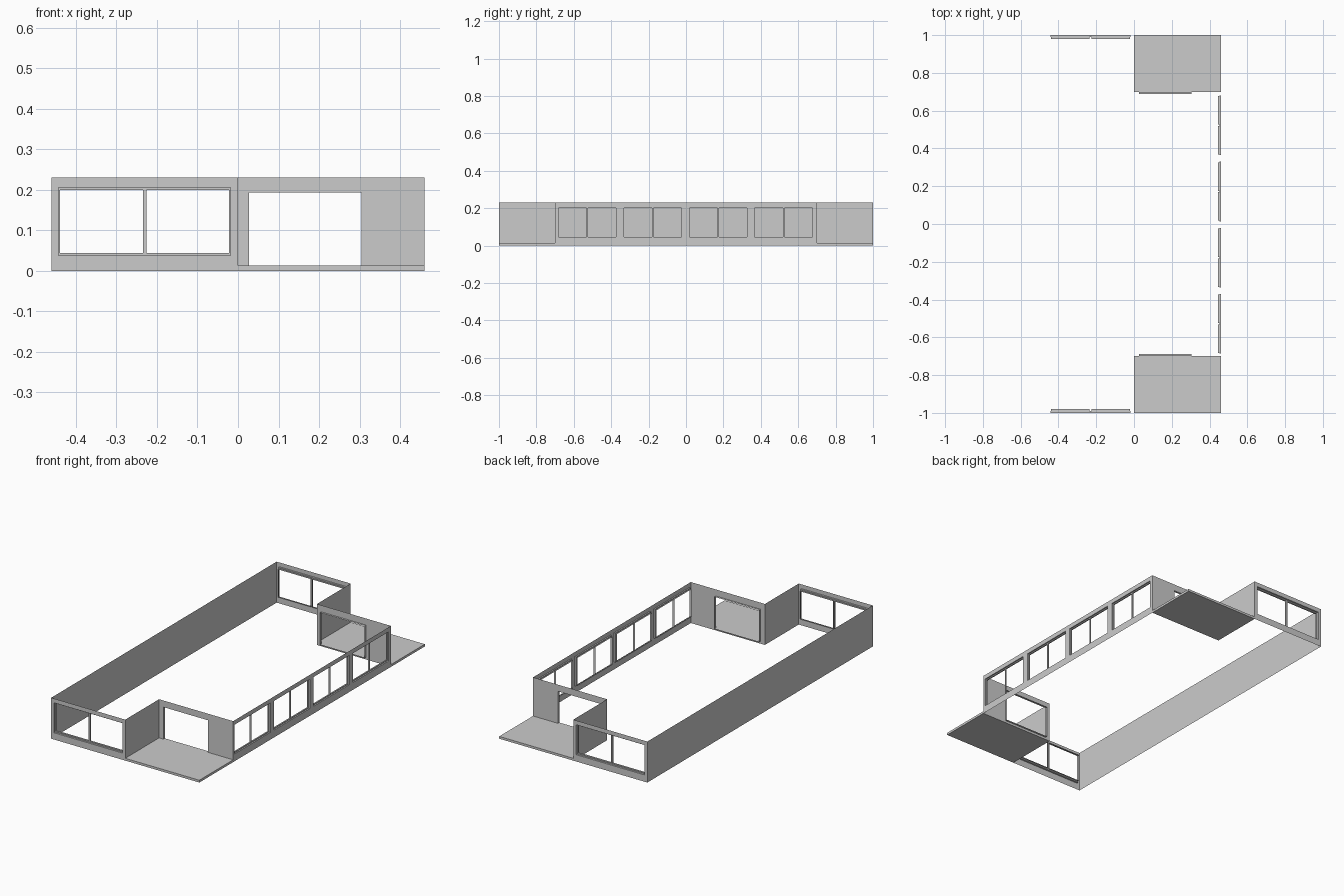
import bpy, bmesh
from mathutils import Vector

cube = bpy.data.objects.get("Cube")
if cube:
    bpy.data.objects.remove(cube, do_unlink=True)

HALF, TOP, RECESS, SLAB = 0.46, 0.23, 0.7, 0.013

grey = bpy.data.materials.new("plain_grey")
grey.use_nodes = True
colour = (0.6, 0.6, 0.6, 1)
grey.diffuse_color = colour
grey.node_tree.nodes["Principled BSDF"].inputs["Base Color"].default_value = colour


def finish(name, bm, mirrored=True):
    bmesh.ops.remove_doubles(bm, verts=bm.verts, dist=0.0001)
    mesh = bpy.data.meshes.new(name)
    bm.to_mesh(mesh)
    bm.free()
    mesh.materials.append(grey)
    obj = bpy.data.objects.new(name, mesh)
    bpy.context.collection.objects.link(obj)
    if mirrored:
        mod = obj.modifiers.new("other_end", "MIRROR")
        mod.use_axis = (False, True, False)
        mod.use_mirror_merge = False
    return obj


def quad(bm, points, toward):
    """One face, turned so that it looks along toward."""
    face = bm.faces.new([bm.verts.new(p) for p in points])
    face.normal_update()
    if face.normal.dot(toward) < 0:
        face.normal_flip()


def panel(bm, place, area, holes, depth):
    """Flat rectangle with rectangular holes; rectangles are (u0, u1, z0, z1)."""
    outward = place(0, 0, -1) - place(0, 0, 0)
    us = sorted({u for r in [area] + holes for u in r[:2]})
    zs = sorted({z for r in [area] + holes for z in r[2:]})
    for a, b in zip(us, us[1:]):
        for c, d in zip(zs, zs[1:]):
            u, z = (a + b) / 2, (c + d) / 2
            if any(h[0] < u < h[1] and h[2] < z < h[3] for h in holes):
                continue
            corners = [(a, c), (b, c), (b, d), (a, d)]
            quad(bm, [place(p, q, depth) for p, q in corners], outward)


def reveal(bm, place, hole, near, far):
    """The four sides of an opening, facing its middle."""
    a, b, c, d = hole
    loop = [(a, c), (b, c), (b, d), (a, d)]
    middle = place((a + b) / 2, (c + d) / 2, (near + far) / 2)
    for p, q in zip(loop, loop[1:] + loop[:1]):
        pts = [place(*p, near), place(*q, near), place(*q, far), place(*p, far)]
        quad(bm, pts, middle - sum(pts, Vector()) / 4)


def window(name, place, hole, rim, bar, depth, mirrored):
    """Recessed frame with two lights and a central bar."""
    bm = bmesh.new()
    a, b, c, d = hole
    mid, side = (a + b) / 2, rim * 0.7
    lights = [(a + side, mid - bar / 2, c + rim, d - rim),
              (mid + bar / 2, b - side, c + rim, d - rim)]
    reveal(bm, place, hole, 0, depth / 2)
    panel(bm, place, hole, lights, depth / 2)
    for light in lights:
        reveal(bm, place, light, depth / 2, depth)
    finish(name, bm, mirrored)


def end_place(u, z, d):
    return Vector((u, d - 1, z))


def porch_place(u, z, d):
    return Vector((u, d - RECESS, z))


def right_place(u, z, d):
    return Vector((HALF - d, u, z))


def left_place(u, z, d):
    return Vector((d - HALF, u, z))


def return_place(u, z, d):
    return Vector((-d, u, z))


# End walls, each with a wide two-light window
end_hole = (-0.443, -0.018, 0.038, 0.206)
bm = bmesh.new()
panel(bm, end_place, (-HALF, 0, 0, TOP), [end_hole], 0)
finish("end_wall", bm)
window("end_window", end_place, end_hole, 0.006, 0.009, 0.02, True)

# Recessed porch walls with a wide doorway
door = (0.027, 0.305, SLAB, 0.193)
bm = bmesh.new()
panel(bm, porch_place, (0, HALF, 0, TOP), [door], 0)
reveal(bm, porch_place, door, 0, 0.012)
finish("porch_wall", bm)

# Return walls between the ends and the porches
bm = bmesh.new()
bm_area = (-1, -RECESS, 0, TOP)
panel(bm, lambda u, z, d: return_place(u, z, -d) * 1, bm_area, [], 0)
bmesh.ops.reverse_faces(bm, faces=[f for f in bm.faces if f.normal.x < 0])
finish("return_wall", bm)

# Porch slabs
bm = bmesh.new()
bmesh.ops.create_cube(bm, size=1)
for v in bm.verts:
    v.co.x = HALF / 2 + v.co.x * HALF
    v.co.y = -(1 + RECESS) / 2 + v.co.y * (1 - RECESS)
    v.co.z = SLAB / 2 + v.co.z * SLAB
finish("porch_slab", bm)

# Long blank wall
bm = bmesh.new()
panel(bm, left_place, (-1, 1, 0, TOP), [], 0)
finish("long_blank_wall", bm, False)

# Long wall with a row of four windows
holes = [(-0.686 + 0.35 * i, -0.37 + 0.35 * i, 0.041, 0.205) for i in range(4)]
bm = bmesh.new()
panel(bm, right_place, (-RECESS, RECESS, 0, TOP), holes, 0)
finish("long_window_wall", bm, False)
for i, hole in enumerate(holes):
    window(f"side_window_{i + 1}", right_place, hole, 0.005, 0.007, 0.015, False)
